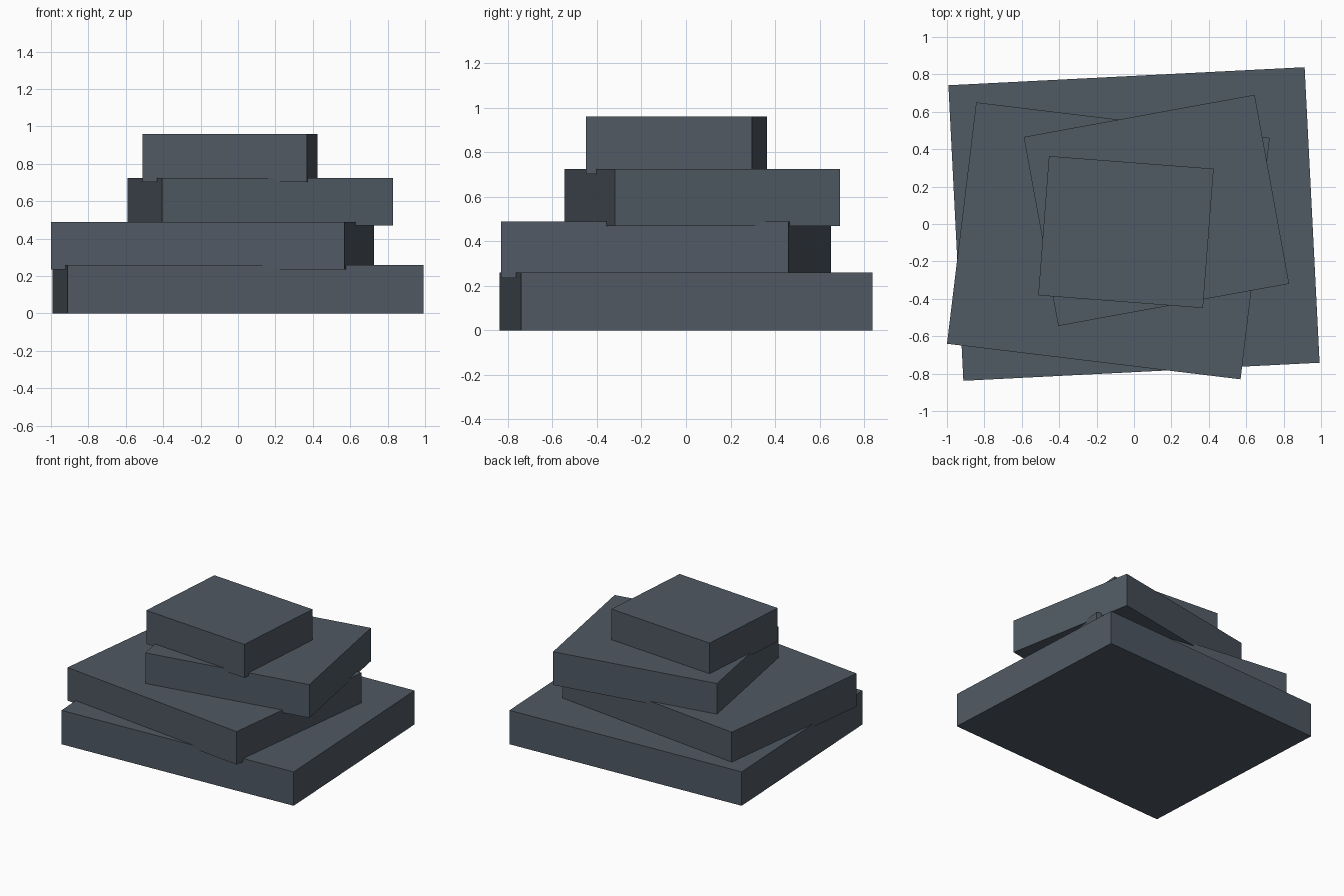
import bpy
import math
from mathutils import Matrix

cube = bpy.data.objects.get("Cube")
if cube:
    bpy.data.objects.remove(cube, do_unlink=True)

# Single slate colour
SLATE = (0.08, 0.10, 0.125, 1.0)
slate = bpy.data.materials.new("slate_grey")
slate.use_nodes = True
slate.diffuse_color = SLATE
bsdf = next(n for n in slate.node_tree.nodes if n.type == 'BSDF_PRINCIPLED')
bsdf.inputs["Base Color"].default_value = SLATE
bsdf.inputs["Roughness"].default_value = 0.9


def slab(name, centre, size, bottom, top, turn):
    """Flat stone block, turned about the vertical axis."""
    bpy.ops.mesh.primitive_cube_add(size=1)
    ob = bpy.context.object
    ob.name = name
    ob.data.transform(Matrix.Diagonal((*size, top - bottom, 1)))
    ob.location = (*centre, (bottom + top) / 2)
    ob.rotation_euler.z = math.radians(turn)
    ob.data.materials.append(slate)


# Stack of slabs, each sunk slightly into the one below
slab("base_slab", (0, 0), (1.907, 1.582), 0, 0.26, 2.9)
slab("lower_slab", (-0.137, -0.09), (1.581, 1.30), 0.236, 0.49, -6.9)
slab("upper_slab", (0.12, 0.073), (1.255, 1.027), 0.47, 0.725, 10.35)
slab("top_slab", (-0.043, -0.043), (0.883, 0.747), 0.703, 0.96, -4.4)
